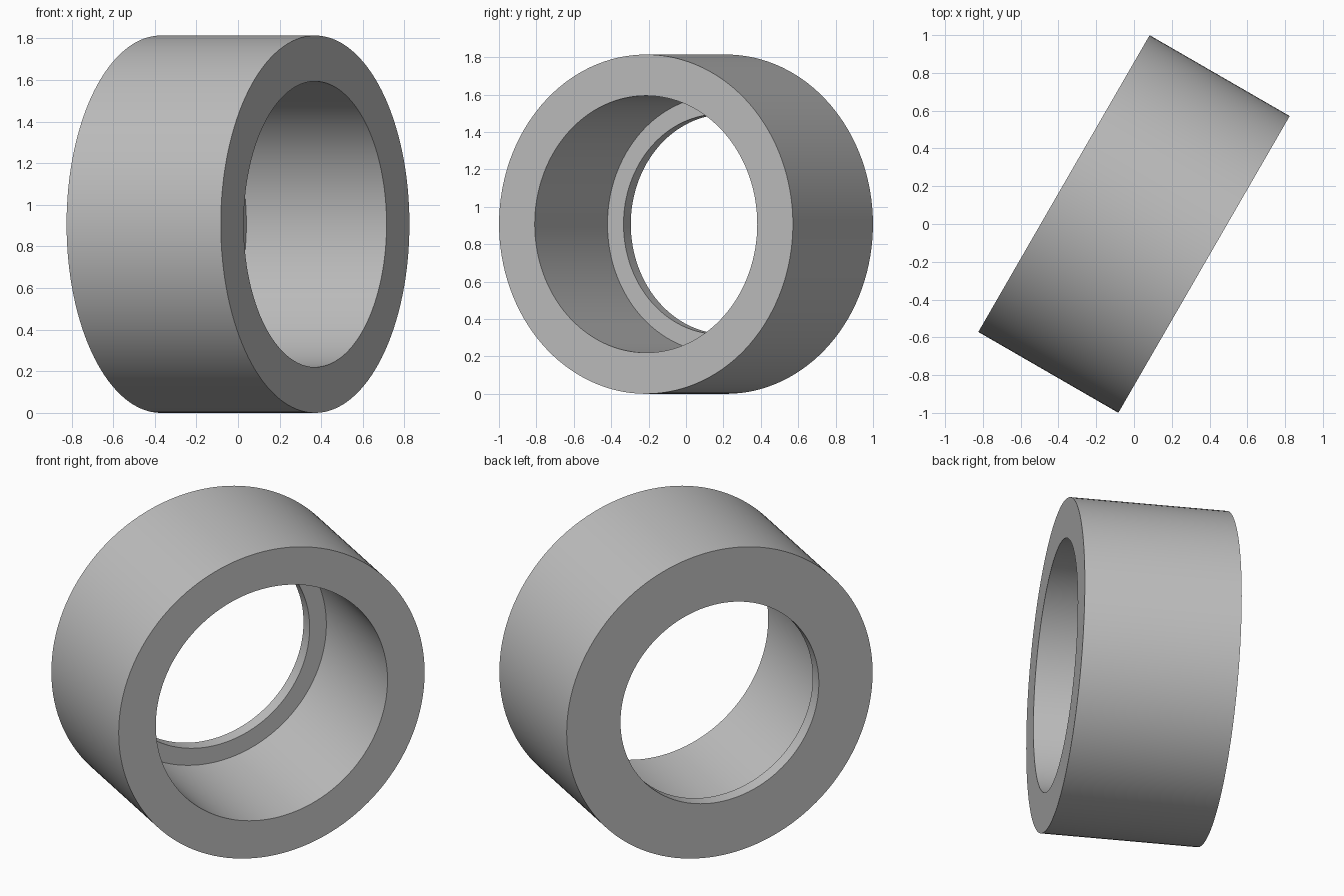
import bpy, bmesh, math
from mathutils import Vector, Matrix

cube = bpy.data.objects.get("Cube")
if cube:
    bpy.data.objects.remove(cube, do_unlink=True)

SEGMENTS = 128
OUTER, BORE, LIP = 0.907, 0.687, 0.588   # radii
HALF = 0.428                             # half the ring width
STEP = -0.35                             # where the bore meets the lip

# Single grey material
grey = bpy.data.materials.new("light_grey")
grey.use_nodes = True
colour = (0.52, 0.52, 0.52, 1.0)
grey.diffuse_color = colour
grey.node_tree.nodes["Principled BSDF"].inputs["Base Color"].default_value = colour

# Ring cross-section (radius, position along axis), turned into a solid
profile = [(OUTER, -HALF), (OUTER, HALF), (BORE, HALF),
           (BORE, STEP), (LIP, STEP), (LIP, -HALF)]
bm = bmesh.new()
verts = [bm.verts.new((r, 0, s)) for r, s in profile]
edges = [bm.edges.new((v, verts[i - 1])) for i, v in enumerate(verts)]
bmesh.ops.spin(bm, geom=verts + edges, cent=(0, 0, 0), axis=(0, 0, 1),
               angle=math.tau, steps=SEGMENTS)
bmesh.ops.remove_doubles(bm, verts=bm.verts, dist=0.0001)
bmesh.ops.recalc_face_normals(bm, faces=bm.faces)

# Lay the axis level, wide bore towards front left, and rest on the ground
axis = Vector((math.cos(math.radians(30)), -math.sin(math.radians(30)), 0))
turn = axis.to_track_quat('Z', 'Y').to_matrix().to_4x4()
bm.transform(Matrix.Translation((0, 0, OUTER)) @ turn)

mesh = bpy.data.meshes.new("stepped_ring")
bm.to_mesh(mesh)
bm.free()
mesh.materials.append(grey)
ring = bpy.data.objects.new("stepped_ring", mesh)
bpy.context.collection.objects.link(ring)

# Smooth round walls, sharp rims
bpy.ops.object.select_all(action='DESELECT')
ring.select_set(True)
bpy.context.view_layer.objects.active = ring
bpy.ops.object.shade_smooth_by_angle(angle=math.radians(30))
